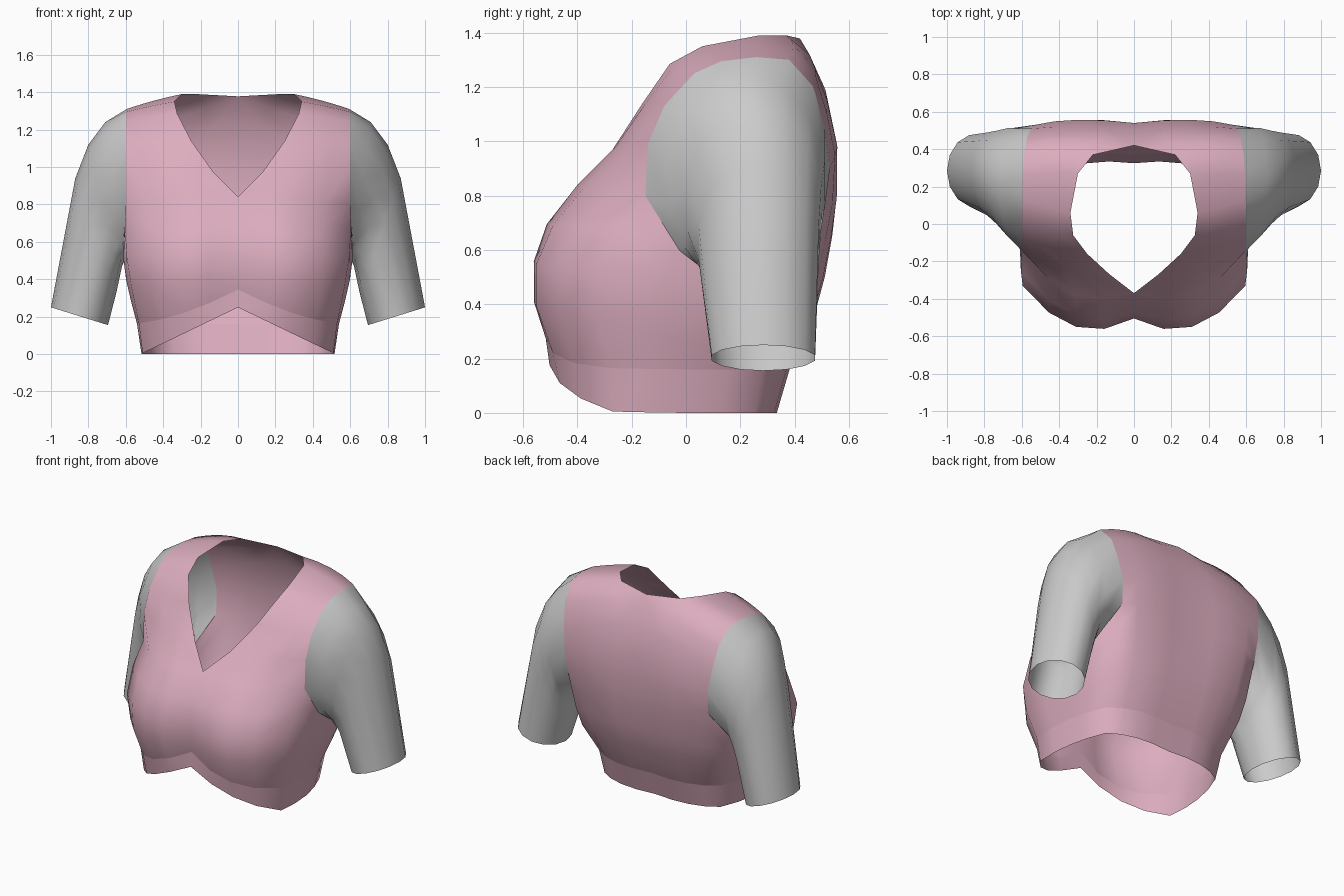
import bpy, bmesh, math
from mathutils import Vector

if "Cube" in bpy.data.objects:
    bpy.data.objects.remove(bpy.data.objects["Cube"])

pink = bpy.data.materials.new("pink_cloth")
pink.diffuse_color = (0.72, 0.42, 0.52, 1)
pink.use_nodes = True
pink.node_tree.nodes["Principled BSDF"].inputs["Base Color"].default_value = pink.diffuse_color

# Three guide curves run from the front hem, over the shoulder, to the back hem
neck = [(0, -.50, .25), (0, -.49, .345), (0, -.50, .42), (0, -.505, .56), (0, -.47, .70),
        (0, -.37, .84), (.13, -.27, .97), (.25, -.16, 1.14), (.325, -.06, 1.285),
        (.34, .06, 1.35), (.30, .27, 1.39), (.22, .37, 1.39), (0, .42, 1.378),
        (0, .50, 1.22), (0, .54, 1.0), (0, .54, .80), (0, .525, .65), (0, .50, .50),
        (0, .465, .36), (0, .37, .16), (0, .325, 0)]
middle = [(.29, -.465, .11), (.29, -.49, .22), (.31, -.55, .39), (.31, -.55, .55), (.31, -.49, .69),
          (.31, -.375, .83), (.36, -.235, .985), (.42, -.13, 1.14), (.455, -.025, 1.27),
          (.47, .09, 1.325), (.45, .27, 1.355), (.41, .395, 1.355), (.31, .475, 1.27),
          (.30, .52, 1.15), (.30, .557, .98), (.30, .555, .79), (.29, .535, .65), (.28, .505, .50),
          (.27, .465, .36), (.26, .37, .16), (.25, .325, 0)]
side = [(.51, -.27, .005), (.53, -.28, .165), (.57, -.33, .36), (.595, -.33, .52), (.605, -.25, .68),
        (.60, -.15, .80), (.60, -.14, .99), (.60, -.08, 1.13), (.60, .03, 1.25),
        (.597, .13, 1.295), (.595, .26, 1.31), (.585, .38, 1.30), (.57, .47, 1.20),
        (.55, .51, 1.05), (.53, .53, .90), (.52, .51, .75), (.515, .475, .62), (.51, .44, .49),
        (.49, .40, .36), (.45, .28, .16), (.43, .25, 0)]
underarm = [(.505, 0, 0), (.53, .02, .16), (.56, .05, .26), (.585, .08, .35), (.60, .11, .44), (.605, .13, .52)]


def arc(a, b, c):
    """Five points on the parabola through a, b, c."""
    a, b, c = Vector(a), Vector(b), Vector(c)
    return [a * (2*t - 1) * (t - 1) + b * 4*t * (1 - t) + c * t * (2*t - 1)
            for t in (0, .25, .5, .75, 1)]


def add_grid(bm, rows, closed=False, creases=()):
    grid = [[bm.verts.new(p) for p in r] for r in rows]
    n = len(rows[0])
    for r in range(len(rows) - 1):
        for c in range(n if closed else n - 1):
            d = (c + 1) % n
            bm.faces.new((grid[r][c], grid[r][d], grid[r+1][d], grid[r+1][c])).smooth = True
    for r in creases:
        for a, b in zip(grid[r], grid[r][1:]):
            bm.edges.get((a, b)).smooth = False


def finish(bm, name, material=None):
    mesh = bpy.data.meshes.new(name)
    bm.to_mesh(mesh)
    bm.free()
    ob = bpy.data.objects.new(name, mesh)
    bpy.context.collection.objects.link(ob)
    if material:
        mesh.materials.append(material)
    mod = ob.modifiers.new("mirror", 'MIRROR')
    mod.use_clip = True
    mod.merge_threshold = .001


# Bodice: front, shoulder and back in one strip, plus the panel under the arm
bm = bmesh.new()
add_grid(bm, [arc(*p) for p in zip(neck, middle, side)], creases=(1, 19))
panel = [arc(side[k], underarm[k], side[20 - k]) for k in range(6)]
add_grid(bm, panel, creases=(1,))
bmesh.ops.remove_doubles(bm, verts=bm.verts, dist=.0005)
finish(bm, "bodice", pink)

# Sleeves: from the armhole loop to an open cuff
top = panel[5]
rings = [[top[2], top[1]] + [Vector(p) for p in side[5:16]] + [top[3]]]
# outer x, z, inner x, z, front y, back y
for ox, oz, ix, iz, yf, yb in ((.71, 1.24, .62, .47, -.075, .52), (.80, 1.12, .635, .40, -.005, .505),
                               (.87, .94, .65, .33, .04, .495), (1.0, .25, .695, .155, .09, .48)):
    ring = []
    for i in range(14):
        a = math.tau * i / 14
        u = (1 - math.cos(a)) / 2
        ring.append(Vector((ix + (ox - ix) * u, (yf + yb) / 2 - math.sin(a) * (yb - yf) / 2,
                            iz + (oz - iz) * u)))
    rings.append(ring)
bm = bmesh.new()
add_grid(bm, rings, closed=True)
bmesh.ops.reverse_faces(bm, faces=bm.faces)
finish(bm, "sleeves")
